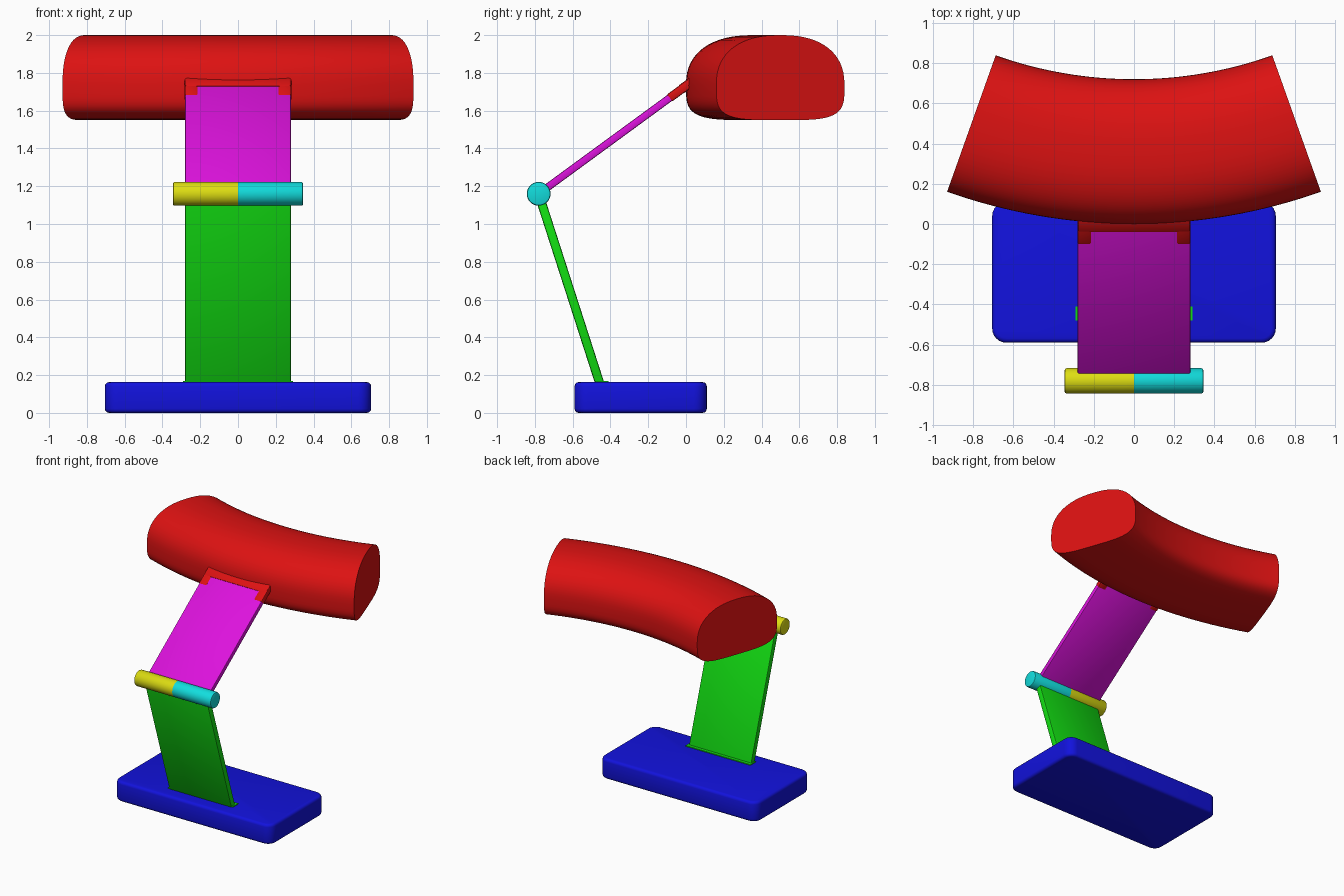
import bpy, bmesh, math
from mathutils import Vector, Matrix

cube = bpy.data.objects.get("Cube")
if cube:
    bpy.data.objects.remove(cube, do_unlink=True)

LOW, HIGH = 0.006, 0.72


def material(name, r, g, b):
    m = bpy.data.materials.new(name)
    m.use_nodes = True
    colour = [HIGH if c else LOW for c in (r, g, b)] + [1]
    m.diffuse_color = colour
    m.node_tree.nodes["Principled BSDF"].inputs["Base Color"].default_value = colour
    return m


red = material("red", 1, 0, 0)
green = material("green", 0, 1, 0)
blue = material("blue", 0, 0, 1)
magenta = material("magenta", 1, 0, 1)
yellow = material("yellow", 1, 1, 0)
cyan = material("cyan", 0, 1, 1)


def finish(name, bm, *mats, angle=40):
    bmesh.ops.recalc_face_normals(bm, faces=bm.faces)
    mesh = bpy.data.meshes.new(name)
    bm.to_mesh(mesh)
    bm.free()
    obj = bpy.data.objects.new(name, mesh)
    bpy.context.collection.objects.link(obj)
    for m in mats:
        mesh.materials.append(m)
    bpy.ops.object.select_all(action='DESELECT')
    bpy.context.view_layer.objects.active = obj
    obj.select_set(True)
    bpy.ops.object.shade_smooth_by_angle(angle=math.radians(angle))
    return obj


def bevel(bm, edges, width, segments):
    bmesh.ops.bevel(bm, geom=edges, offset=width, segments=segments,
                    profile=0.5, affect='EDGES')


def box(size, centre, rotation=0):
    bm = bmesh.new()
    bmesh.ops.create_cube(bm, size=1)
    m = (Matrix.Translation(centre) @ Matrix.Rotation(rotation, 4, 'X')
         @ Matrix.Diagonal((*size, 1)))
    bmesh.ops.transform(bm, matrix=m, verts=bm.verts)
    return bm


def plate(name, start, end, width, thick, mat, x=0):
    """Flat plate running between two (y, z) points."""
    a, b = Vector((x, *start)), Vector((x, *end))
    d = b - a
    bm = box((width, thick, d.length), (a + b) / 2, math.atan2(-d.y, d.z))
    bevel(bm, bm.edges[:], thick * 0.2, 2)
    return finish(name, bm, mat)


# Base: slab with rounded corners and softened rims
bm = box((1.41, 0.70, 0.163), (0, -0.24, 0.0815))
bevel(bm, [e for e in bm.edges if abs(e.verts[0].co.z - e.verts[1].co.z) > 0.1], 0.07, 6)
bevel(bm, [e for e in bm.edges if abs(e.verts[0].co.z - e.verts[1].co.z) < 0.01], 0.022, 3)
finish("base", bm, blue)

# Lower arm and its foot
hinge = (-0.78, 1.16)
plate("lower_arm", (-0.445, 0.12), hinge, 0.56, 0.048, green)
finish("lower_arm_foot", box((0.58, 0.07, 0.012), (0, -0.445, 0.164)), green)

# Upper arm
tip = Vector((0.04, 1.76))
run = tip - Vector(hinge)
plate("upper_arm", hinge, tip, 0.56, 0.04, magenta)

# Red mount where the upper arm meets the head: a collar and two side tabs
root = tip - run.normalized() * 0.085
plate("head_mount", root, tip, 0.56, 0.05, red)
tab = tip - run.normalized() * 0.16
for side, name in ((-1, "right"), (1, "left")):
    plate("head_mount_tab_" + name, tab, tip, 0.07, 0.046, red, side * 0.247)

# Hinge pin in two coloured halves
pin = 0.345
for side, name, mat in ((-1, "right", yellow), (1, "left", cyan)):
    bm = bmesh.new()
    bmesh.ops.create_cone(bm, cap_ends=True, segments=40, radius1=0.063,
                          radius2=0.063, depth=pin)
    m = Matrix.Translation((side * pin / 2, *hinge)) @ Matrix.Rotation(math.pi / 2, 4, 'Y')
    bmesh.ops.transform(bm, matrix=m, verts=bm.verts)
    rim = [e for e in bm.edges if all(abs(v.co.x) > pin - 0.01 for v in e.verts)]
    bevel(bm, rim, 0.01, 2)
    finish("hinge_pin_" + name, bm, mat)

# Head: domed, flat-bottomed section swept along an arc
RADIUS, SWEEP, STEPS, SIDES = 2.77, math.radians(19.6), 32, 64
DEPTH, MID_Z = 0.36, 1.735


def section(t):
    c, s = math.cos(t), math.sin(t)
    power, height = (2.35, 0.265) if s > 0 else (4.0, 0.185)
    y = math.copysign(abs(c) ** (2 / power), c) * DEPTH
    z = math.copysign(abs(s) ** (2 / power), s) * height
    return DEPTH + y, MID_Z + z


bm = bmesh.new()
rings = []
for i in range(STEPS + 1):
    a = SWEEP * (2 * i / STEPS - 1)
    ring = []
    for j in range(SIDES):
        y, z = section(math.tau * j / SIDES)
        r = RADIUS - y
        ring.append(bm.verts.new((r * math.sin(a), RADIUS - r * math.cos(a), z)))
    rings.append(ring)
for p, q in zip(rings, rings[1:]):
    for j in range(SIDES):
        k = (j + 1) % SIDES
        bm.faces.new((p[j], p[k], q[k], q[j]))
caps = [bm.faces.new(rings[0]), bm.faces.new(rings[-1])]
bevel(bm, [e for f in caps for e in f.edges], 0.008, 2)
finish("head", bm, red)
